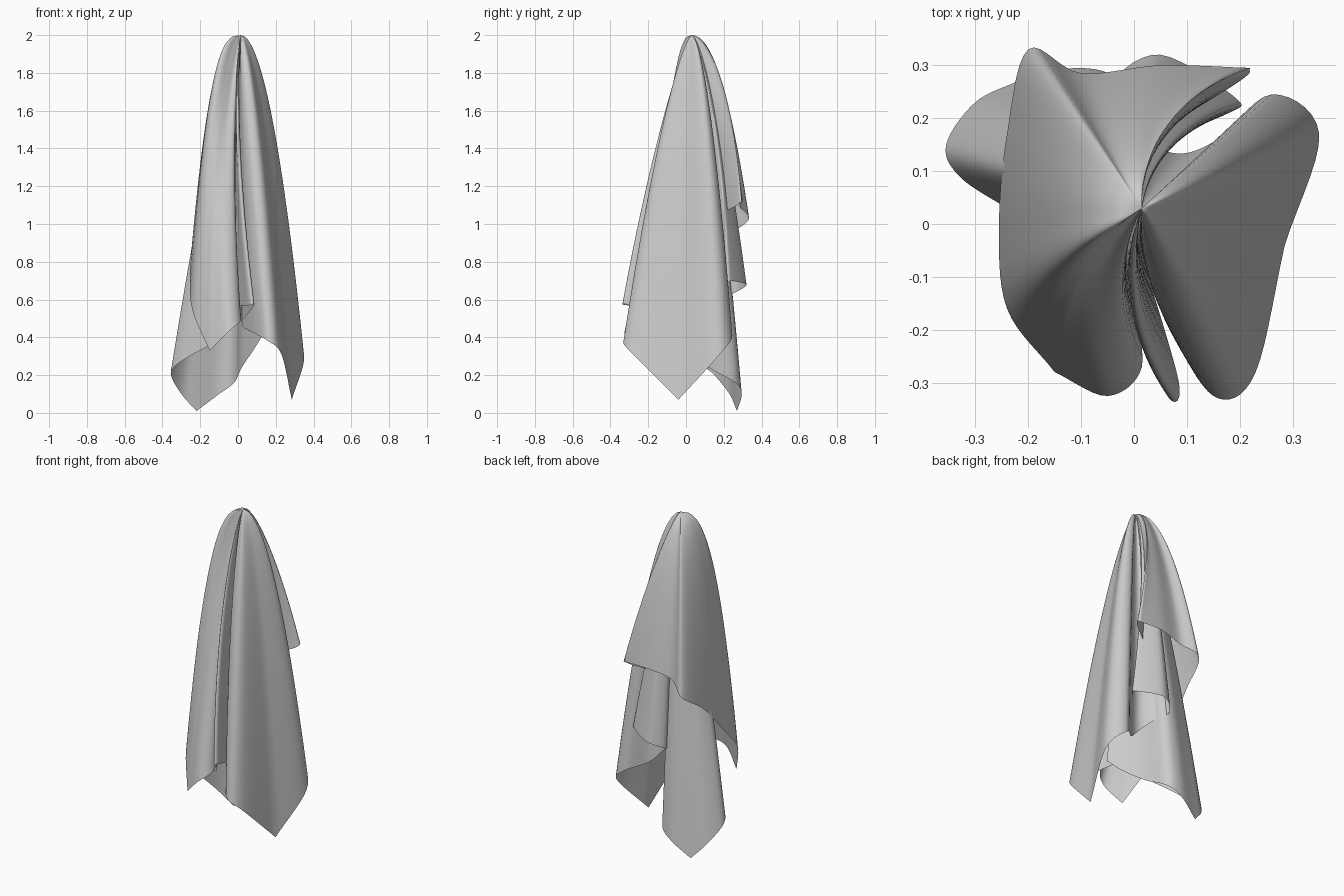
import bpy, bmesh
from math import cos, sin
from mathutils import Vector

cube = bpy.data.objects.get("Cube")
if cube:
    bpy.data.objects.remove(cube)

APEX = Vector((0.015, 0.03, 2.0))
ROWS = 30
STEPS = 7

cloth = bpy.data.materials.new("cloth_grey")
cloth.use_nodes = True
cloth.diffuse_color = (0.6, 0.6, 0.6, 1)
cloth.node_tree.nodes["Principled BSDF"].inputs["Base Color"].default_value = (0.6, 0.6, 0.6, 1)


def spline(a, b, c, d, t):
    """Smooth curve from b to c."""
    return 0.5 * (2 * b + (c - a) * t + (2 * a - 5 * b + 4 * c - d) * t * t
                  + (3 * b - a - 3 * c + d) * t ** 3)


def hem_curve(points, corners, closed):
    """Smooth hem with a sharp point at each corner index."""
    pts = [Vector(p) for p in points]
    n = len(pts)
    out = []
    for i in range(n if closed else n - 1):
        b, c = pts[i], pts[(i + 1) % n]
        a = 2 * b - c if i in corners else pts[i - 1]
        d = 2 * c - b if (i + 1) % n in corners else pts[(i + 2) % n]
        out += [spline(a, b, c, d, k / STEPS) for k in range(STEPS)]
    if not closed:
        out.append(pts[-1])
    return out


def drape(name, points, corners, closed):
    """Hang threads from the apex to hem points (x, y, z, bend, swirl)."""
    bm = bmesh.new()
    top = bm.verts.new(APEX)
    columns = []
    for x, y, z, bend, swirl in hem_curve(points, corners, closed):
        column = [top]
        dx, dy = x - APEX.x, y - APEX.y
        for r in range(1, ROWS + 1):
            u = (r / ROWS) ** 1.6
            f = u ** bend
            turn = swirl * (1 - f)
            column.append(bm.verts.new((APEX.x + f * (dx * cos(turn) - dy * sin(turn)),
                                        APEX.y + f * (dx * sin(turn) + dy * cos(turn)),
                                        APEX.z + (z - APEX.z) * u)))
        columns.append(column)
    pairs = list(zip(columns, columns[1:]))
    if closed:
        pairs.append((columns[-1], columns[0]))
    for a, b in pairs:
        bm.faces.new((top, a[1], b[1]))
        for r in range(1, ROWS):
            bm.faces.new((a[r], a[r + 1], b[r + 1], b[r]))
    bmesh.ops.recalc_face_normals(bm, faces=bm.faces)
    for f in bm.faces:
        f.smooth = True
    mesh = bpy.data.meshes.new(name)
    bm.to_mesh(mesh)
    bm.free()
    mesh.materials.append(cloth)
    obj = bpy.data.objects.new(name, mesh)
    bpy.context.collection.objects.link(obj)


# Outer cloth, following the hem clockwise from the left corner
drape("outer_cloth", [
    # left panel, lower corner and its front fold
    (.285, -.04, .07, .56, 0), (.23, -.28, .31, .66, 0), (.16, -.33, .38, .72, -.1),
    (.09, -.24, .42, .7, -.3), (.02, -.07, .47, .7, -.4),
    # narrow front fold
    (.085, -.3, .57, .76, -.45), (.06, -.32, .57, .76, -.5), (0, -.14, .56, .74, -.5),
    # front right panel with its corner
    (.015, -.27, .49, .82, -.5), (-.05, -.325, .43, .82, -.6), (-.15, -.28, .33, .55, -.5),
    (-.24, -.16, .54, .37, -.1), (-.255, .0, .71, .37, 0),
    # short back flap
    (-.24, .17, .9, .41, 0), (-.2, .33, 1.02, .47, 0), (-.1, .285, 1.09, .45, .1),
    (.05, .3, 1.12, .46, .25), (.22, .295, 1.12, .54, .7), (.2, .27, 1.1, .62, .75),
    (.03, .16, 1.0, .7, .3),
    # rolled fold under the flap, doubling back behind itself
    (.18, .21, .71, .7, .6), (.19, .24, .7, .68, .6), (.05, .32, .68, .62, .25),
    (-.04, .265, .64, .62, 0), (.0, .19, .61, .66, .05), (.07, .135, .54, .68, .1),
    # back fold of the left panel
    (.15, .155, .46, .62, 0), (.26, .245, .41, .58, 0), (.35, .17, .3, .52, 0),
], {0, 10, 17}, True)

# Long inner layer that shows below the flap at the back right
drape("inner_cloth", [
    (-.12, -.04, .37, .75, 0), (-.24, .03, .31, .78, 0), (-.33, .09, .25, .78, 0),
    (-.355, .15, .2, .76, 0), (-.3, .23, .1, .7, 0), (-.22, .27, .01, .65, 0),
    (-.1, .295, .1, .62, 0), (-.02, .26, .16, .62, 0), (.02, .12, .24, .65, 0),
    (.08, 0, .33, .65, 0), (.13, -.08, .41, .65, 0),
], {0, 5, 10}, False)
